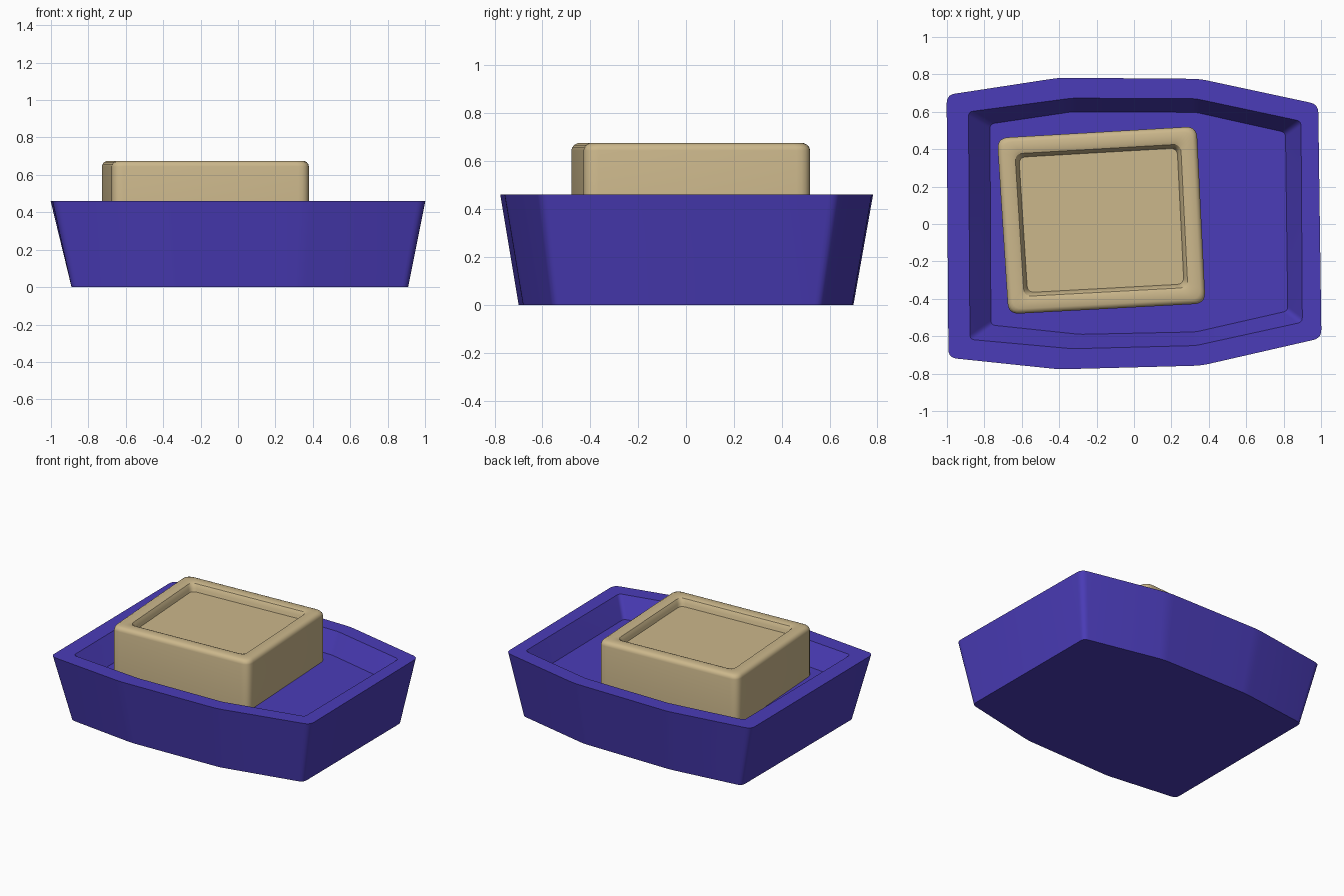
import bpy, bmesh, math
from mathutils import Vector

if "Cube" in bpy.data.objects:
    bpy.data.objects.remove(bpy.data.objects["Cube"])


def material(name, rgb):
    m = bpy.data.materials.new(name)
    m.diffuse_color = (*rgb, 1)
    m.use_nodes = True
    m.node_tree.nodes["Principled BSDF"].inputs["Base Color"].default_value = m.diffuse_color
    return m


def rounded(points, cut, seg=5):
    """Replace every corner with a small curve starting 'cut' from the corner."""
    out = []
    pts = [Vector(p) for p in points]
    for i, p in enumerate(pts):
        a = p + (pts[i - 1] - p).normalized() * cut
        b = p + (pts[(i + 1) % len(pts)] - p).normalized() * cut
        for k in range(seg + 1):
            t = k / seg
            out.append(a * (1 - t) ** 2 + p * 2 * t * (1 - t) + b * t * t)
    return out


def inset(points, d):
    """Move every edge of a clockwise outline inward by d."""
    pts = [Vector(p) for p in points]
    out = []
    for i, p in enumerate(pts):
        u = (p - pts[i - 1]).normalized()
        v = (pts[(i + 1) % len(pts)] - p).normalized()
        n1, n2 = Vector((u.y, -u.x)), Vector((v.y, -v.x))
        out.append(p + (n1 + n2) * (d / (1 + n1.dot(n2))))
    return out


def loft(name, rings, mat):
    """Skin stacked outlines [(points, z)] and cap both ends."""
    bm = bmesh.new()
    loops = [[bm.verts.new((p[0], p[1], z)) for p in pts] for pts, z in rings]
    n = len(loops[0])
    for a, b in zip(loops, loops[1:]):
        for i in range(n):
            j = (i + 1) % n
            bm.faces.new((a[i], a[j], b[j], b[i]))
    bm.faces.new(loops[0])
    bm.faces.new(loops[-1])
    bmesh.ops.recalc_face_normals(bm, faces=bm.faces)
    me = bpy.data.meshes.new(name)
    bm.to_mesh(me)
    bm.free()
    me.materials.append(mat)
    ob = bpy.data.objects.new(name, me)
    bpy.context.collection.objects.link(ob)
    bpy.ops.object.select_all(action='DESELECT')
    ob.select_set(True)
    bpy.context.view_layer.objects.active = ob
    bpy.ops.object.shade_smooth_by_angle(angle=math.radians(30))
    return ob


blue = material("deep blue", (0.069, 0.045, 0.479))
tan = material("tan", (0.60, 0.475, 0.26))

# Tray outlines, clockwise from back left
foot = [(-0.89, 0.635), (-0.36, 0.70), (0.33, 0.695), (0.905, 0.57),
        (0.91, -0.555), (0.33, -0.68), (-0.36, -0.70), (-0.89, -0.635)]
rim_outer = [(-1.002, 0.69), (-0.40, 0.782), (0.35, 0.776), (0.985, 0.64),
             (1.002, -0.61), (0.36, -0.757), (-0.40, -0.777), (-0.992, -0.715)]
rim_inner = [(-0.885, 0.60), (-0.33, 0.673), (0.33, 0.67), (0.893, 0.55),
             (0.90, -0.525), (0.33, -0.65), (-0.33, -0.667), (-0.877, -0.617)]
floor = [(-0.77, 0.535), (-0.33, 0.60), (0.33, 0.597), (0.81, 0.49),
         (0.822, -0.465), (0.33, -0.577), (-0.29, -0.59), (-0.765, -0.54)]
FLOOR_Z = 0.32
loft("tray", [(rounded(foot, 0.035), 0), (rounded(rim_outer, 0.045), 0.46),
              (rounded(rim_inner, 0.025), 0.46), (rounded(floor, 0.025), FLOOR_Z)], blue)

# Slightly turned block with a raised rounded lip and a shallow recess
block = [(-0.732, 0.46), (0.335, 0.522), (0.382, -0.425), (-0.672, -0.482)]
profile = [(0, FLOOR_Z - 0.02), (0, 0.645), (0.003, 0.657), (0.011, 0.668),
           (0.025, 0.675), (0.075, 0.675), (0.09, 0.669), (0.099, 0.655),
           (0.104, 0.64), (0.11, 0.62)]
loft("block", [(rounded(inset(block, d), 0.06 - d * 0.2), z) for d, z in profile], tan)
